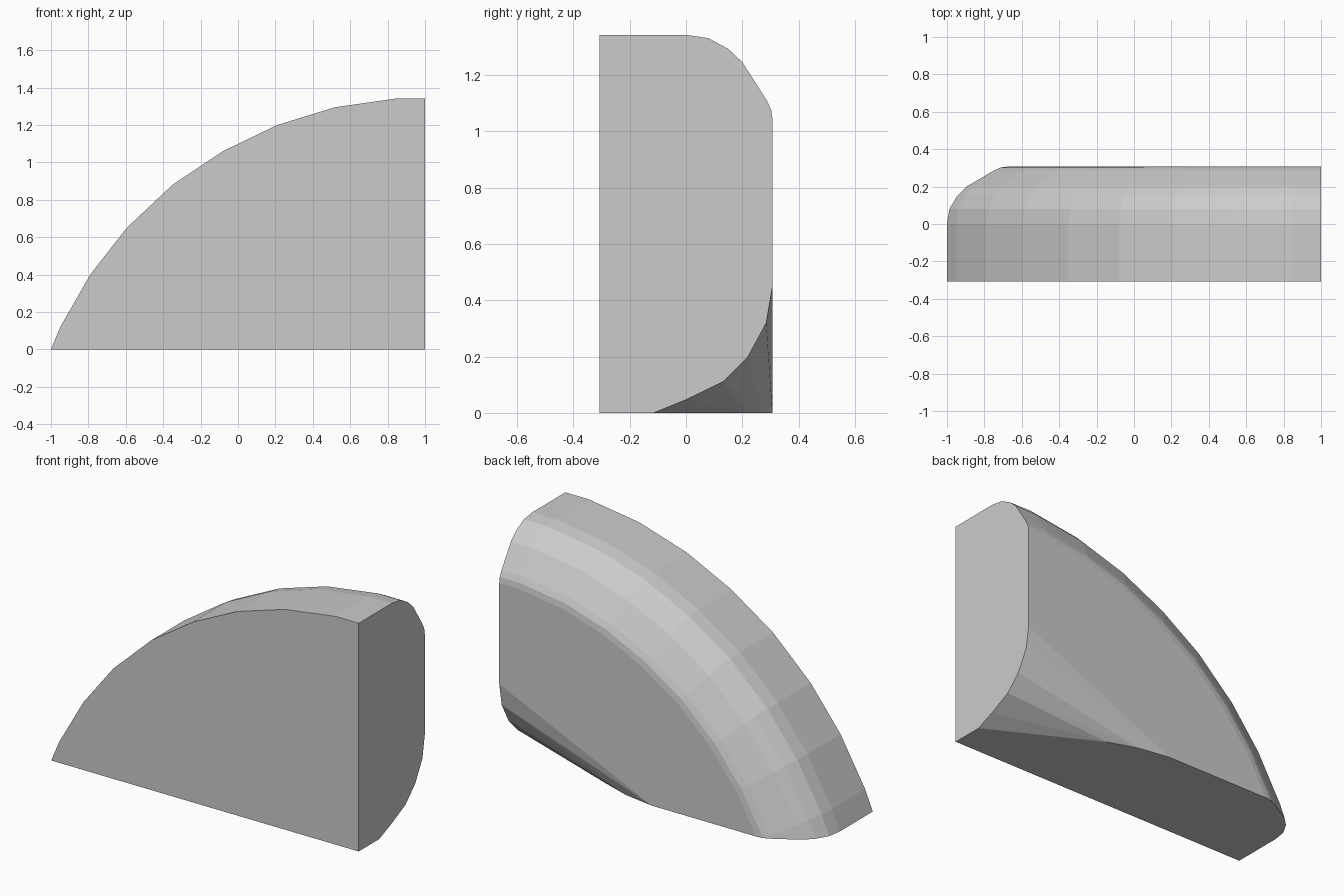
import bpy
import bmesh
from mathutils import Vector

cube = bpy.data.objects.get("Cube")
if cube:
    bpy.data.objects.remove(cube, do_unlink=True)

HALF = 0.307

# Side outline (x, z), run past the floor and the flat end so it can be trimmed
arc = [Vector(p) for p in [
    (-1.125, -0.3), (-0.95, 0.12), (-0.79, 0.4), (-0.595, 0.65), (-0.35, 0.88),
    (-0.08, 1.06), (0.21, 1.2), (0.52, 1.295), (0.85, 1.342), (1.5, 1.342)]]

# Rounded back edge: (depth y, inset from the outline)
rounding = [(-HALF, 0), (0, 0), (0.08, 0.012), (0.15, 0.05), (0.2, 0.097),
            (0.285, 0.23), (0.302, 0.265), (HALF, 0.3)]

# Hollowed lower corner: outline on the flat end (y, z) and on the floor (x, y)
end_curve = [(-0.115, 0), (0, 0.047), (0.13, 0.11), (0.22, 0.2), (0.285, 0.32), (HALF, 0.45)]
floor_curve = [(0.37, 0.217), (0.2, 0.275), (0.01, HALF)]


def inset(points, d):
    """Move an open outline inwards by d with mitred joints."""
    normals = []
    for a, b in zip(points, points[1:]):
        t = (b - a).normalized()
        normals.append(Vector((t.y, -t.x)))
    before, after = [normals[0]] + normals, normals + [normals[-1]]
    return [p + (m + n) * d / (1 + m.dot(n)) for p, m, n in zip(points, before, after)]


def hull(points):
    """Convex solid around the points."""
    bm = bmesh.new()
    for p in points:
        bm.verts.new(p)
    result = bmesh.ops.convex_hull(bm, input=bm.verts[:])
    spare = {g for g in result["geom_interior"] + result["geom_unused"]
             if isinstance(g, bmesh.types.BMVert) and not g.link_faces}
    bmesh.ops.delete(bm, geom=list(spare), context="VERTS")
    return bm


# Rounded quarter body
points = [(p.x, y, p.y) for y, d in rounding for p in inset(arc, d)]
points += [(1.5, y, -0.6) for y in (-HALF, HALF)]
bm = hull(points)

# Trim at the floor and the flat end
for co, no in (((0, 0, 0), (0, 0, -1)), ((1, 0, 0), (1, 0, 0))):
    bmesh.ops.bisect_plane(bm, geom=bm.verts[:] + bm.edges[:] + bm.faces[:],
                           plane_co=co, plane_no=no, clear_outer=True)
trimmed = [v.co.copy() for v in bm.verts]
bm.free()

# Swap the lower back corner for the curved bevel
points = [p for p in trimmed if not (p.x > 0.99 and p.z < 0.5 and p.y > -0.3)
          and not (p.z < 0.01 and p.x > 0)]
points += [(1, -HALF, 0)]
points += [(1, y, z) for y, z in end_curve] + [(x, y, 0) for x, y in floor_curve]
bm = hull(points)
bmesh.ops.remove_doubles(bm, verts=bm.verts[:], dist=0.0005)
bmesh.ops.dissolve_limit(bm, angle_limit=0.01, verts=bm.verts[:], edges=bm.edges[:])
bmesh.ops.recalc_face_normals(bm, faces=bm.faces[:])

mesh = bpy.data.meshes.new("rounded_wedge")
bm.to_mesh(mesh)
bm.free()
wedge = bpy.data.objects.new("rounded_wedge", mesh)
bpy.context.collection.objects.link(wedge)

# Plain grey
grey = bpy.data.materials.new("light_grey")
grey.use_nodes = True
grey.diffuse_color = (0.6, 0.6, 0.6, 1)
grey.node_tree.nodes["Principled BSDF"].inputs["Base Color"].default_value = (0.6, 0.6, 0.6, 1)
mesh.materials.append(grey)
